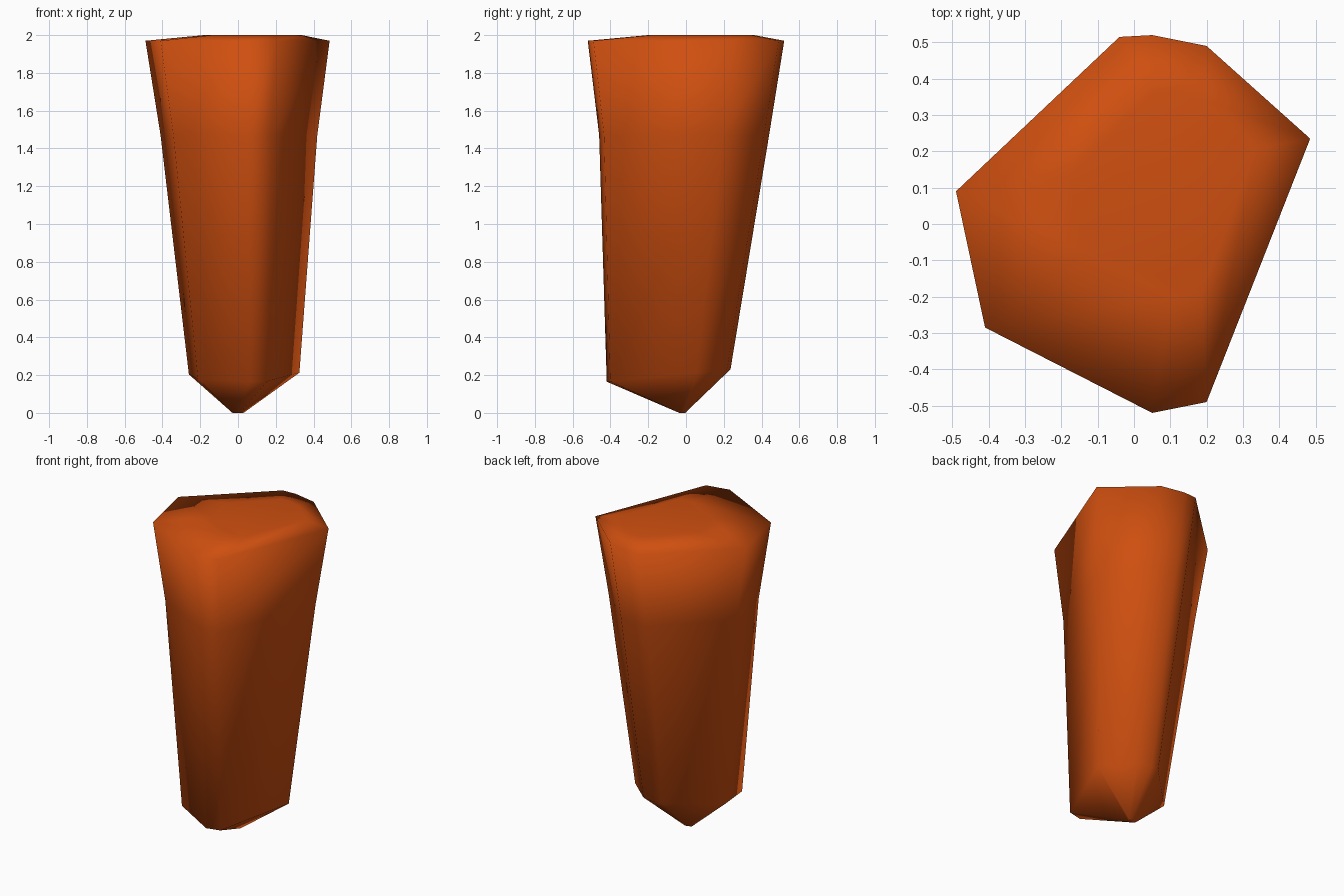
import bpy, bmesh

if "Cube" in bpy.data.objects:
    bpy.data.objects.remove(bpy.data.objects["Cube"])

# Cross-section at the widest level (x, y), counter-clockwise
OUTLINE = [(-0.49, 0.09), (-0.41, -0.285), (0.05, -0.52), (0.20, -0.49),
           (0.485, 0.235), (0.20, 0.49), (0.05, 0.52), (-0.04, 0.515)]

# Each level: x scale, y scale, x shift, y shift, height, tilt of height along y
LEVELS = [(0.06, 0.03, 0.00, -0.02, 0.00, 0.0),    # pointed foot
          (0.60, 0.63, 0.034, -0.092, 0.207, 0.1), # lower rim
          (0.851, 0.865, 0.007, -0.01, 1.47, 0.0), # waist
          (1.00, 1.00, 0.00, 0.00, 1.97, 0.0),     # upper rim
          (0.53, 0.54, 0.08, 0.08, 2.00, 0.0)]     # top cap

amber = bpy.data.materials.new("burnt orange")
amber.diffuse_color = (0.62, 0.078, 0.005, 1)
amber.use_nodes = True
amber.node_tree.nodes["Principled BSDF"].inputs["Base Color"].default_value = amber.diffuse_color

# Crystal shard: stacked rings bridged by quads, closed at both ends
bm = bmesh.new()
rings = []
for sx, sy, ox, oy, z, tilt in LEVELS:
    ring = []
    for x, y in OUTLINE:
        py = y * sy + oy
        ring.append(bm.verts.new((x * sx + ox, py, z + tilt * py)))
    rings.append(ring)
n = len(OUTLINE)
for low, high in zip(rings, rings[1:]):
    for i in range(n):
        j = (i + 1) % n
        bm.faces.new((low[i], low[j], high[j], high[i]))
bm.faces.new(rings[0][::-1])
bm.faces.new(rings[-1])
bmesh.ops.recalc_face_normals(bm, faces=bm.faces)
for f in bm.faces:
    f.smooth = True

mesh = bpy.data.meshes.new("crystal_shard")
bm.to_mesh(mesh)
bm.free()
mesh.materials.append(amber)
shard = bpy.data.objects.new("crystal_shard", mesh)
bpy.context.collection.objects.link(shard)
